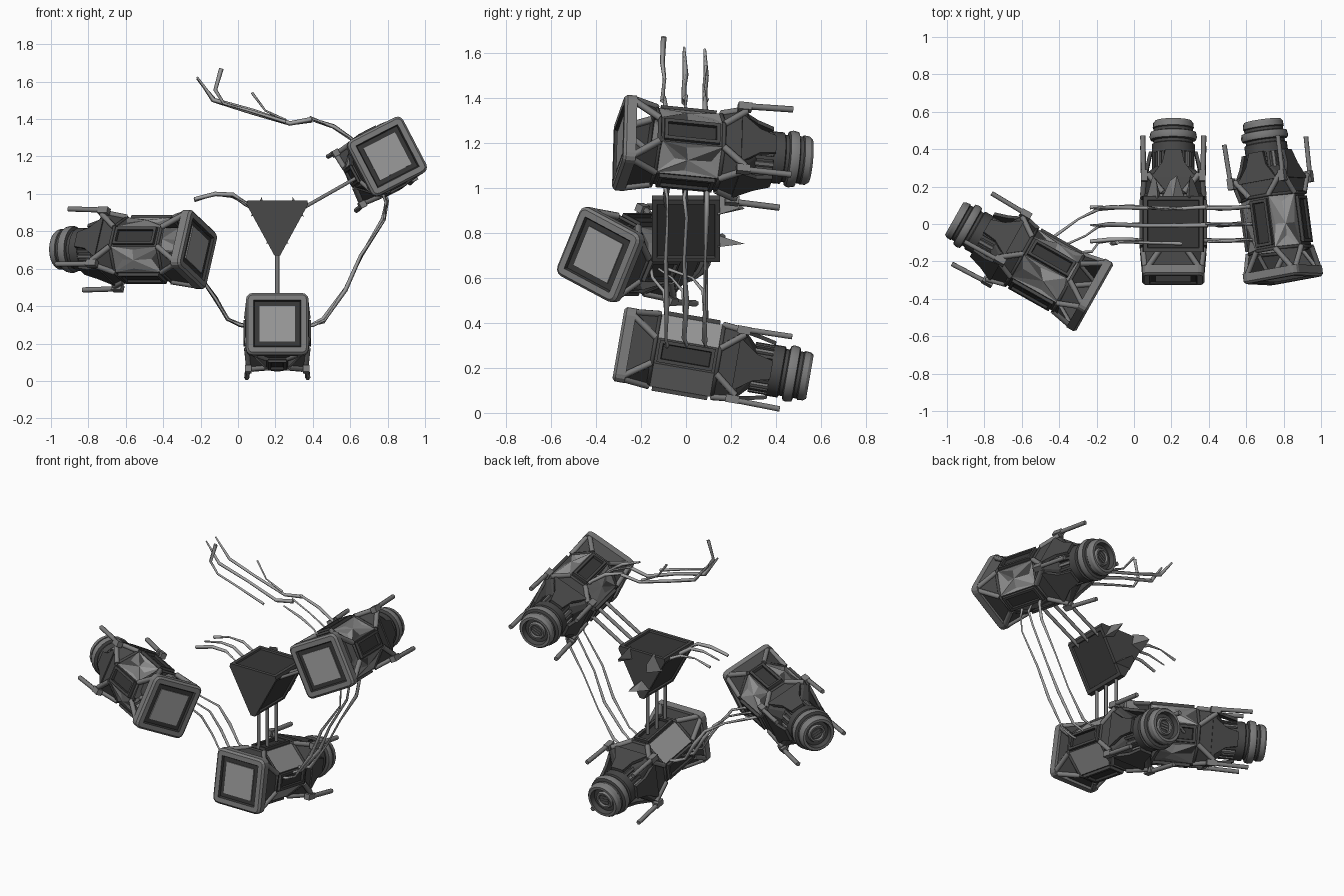
import bpy, bmesh, math, random
from mathutils import Matrix, Vector

if "Cube" in bpy.data.objects:
    bpy.data.objects.remove(bpy.data.objects["Cube"])
random.seed(4)


def mat(name, v):
    m = bpy.data.materials.new(name)
    m.diffuse_color = (v, v, v, 1)
    m.use_nodes = True
    m.node_tree.nodes["Principled BSDF"].inputs["Base Color"].default_value = m.diffuse_color
    return m


HULL, FRAME, LIGHT, BLACK, CABLE = MATS = [
    mat("dark hull", .065), mat("frame grey", .2), mat("light panel", .32),
    mat("black recess", .038), mat("cable grey", .36)]


def finish(name, bm, M=Matrix()):
    bmesh.ops.recalc_face_normals(bm, faces=bm.faces)
    me = bpy.data.meshes.new(name)
    bm.to_mesh(me)
    bm.free()
    for m in MATS:
        me.materials.append(m)
    ob = bpy.data.objects.new(name, me)
    ob.matrix_world = M
    bpy.context.collection.objects.link(ob)
    return ob


def tubes(name, paths, r, m, M=Matrix(), closed=False, ragged=0, sides=1):
    cu = bpy.data.curves.new(name, 'CURVE')
    cu.dimensions = '3D'
    cu.bevel_depth, cu.bevel_resolution, cu.use_fill_caps = r, sides, True
    for p in paths:
        s = cu.splines.new('POLY')
        s.points.add(len(p) - 1)
        for q, c in zip(s.points, p):
            q.co = (*c, 1)
            q.radius = 1 + random.uniform(-ragged, ragged)
        s.use_cyclic_u = closed
    cu.materials.append(m)
    ob = bpy.data.objects.new(name, cu)
    ob.matrix_world = M
    bpy.context.collection.objects.link(ob)


def box(bm, size, M, m=0):
    vs = bmesh.ops.create_cube(bm, size=1, matrix=M @ Matrix.Diagonal((*size, 1)))['verts']
    faces = {f for v in vs for f in v.link_faces}
    for f in faces:
        f.material_index = m
    return faces


def ring(u, h, c):
    f = h - c
    return [Vector((x, u, z)) for x, z in
            ((h, -f), (h, f), (f, h), (-f, h), (-h, f), (-h, -f), (-f, -h), (f, -h))]


def roll_y(a):
    return Matrix.Rotation(a, 4, 'Y')


def pod(name, front, rear, roll, open_sides=()):
    front, rear = Vector(front), Vector(rear)
    y = (rear - front).normalized()
    x = y.cross(Vector((0, 0, 1))).normalized()
    z = x.cross(y)
    M = Matrix.Translation(front) @ Matrix((x, y, z)).transposed().to_4x4() @ roll_y(math.radians(roll))

    # hull: square front, octagonal middle, square rear
    rings = [ring(.04, .15, .01), ring(.16, .162, .105), ring(.45, .162, .105),
             ring(.55, .152, .015), ring(.61, .09, .035)]
    bm = bmesh.new()
    vs = [[bm.verts.new(p) for p in r] for r in rings]
    cracked = []
    for i in range(4):
        for k in range(8):
            if i == 0 and k in open_sides:
                continue
            n = (k + 1) % 8
            f = bm.faces.new((vs[i][k], vs[i][n], vs[i + 1][n], vs[i + 1][k]))
            if k % 2 and i < 3:
                f.material_index = 2 if i == 1 else 0
                if i == 1 and open_sides:
                    cracked.append(f)
    bm.faces.new(vs[4])
    bm.normal_update()
    for depth in (-.012, .006):      # cracked panels of the damaged pods
        if cracked:
            cracked = bmesh.ops.poke(bm, faces=cracked, offset=depth)['faces']
            for v in {v for f in cracked for v in f.verts if len(v.link_faces) in (3, 4)}:
                v.co.y += random.uniform(-.03, .03)
    for f in cracked:
        f.material_index = random.choice((1, 1, 2, 2, 0))
    finish(name + "_hull", bm, M)

    # edge bars and ring bars
    bars = [(a[k], b[k]) for a, b in ((rings[0], rings[1]), (rings[3], rings[2])) for k in range(8)]
    tubes(name + "_edge_bars", bars, .016, FRAME, M)
    tubes(name + "_ring_bars", rings[1:3], .009, HULL, M, closed=True)

    # front window frame
    bm = bmesh.new()
    box(bm, (.335, .055, .335), Matrix.Translation((0, .0275, 0)), 1)
    bmesh.ops.bevel(bm, geom=[e for e in bm.edges if abs(e.verts[0].co.y - e.verts[1].co.y) > .01],
                    offset=.035, segments=3, profile=.5, affect='EDGES')
    bm.normal_update()
    face = min(bm.faces, key=lambda f: f.calc_center_median().y)
    bmesh.ops.bevel(bm, geom=list(face.edges), offset=.012, segments=1, affect='EDGES')
    bm.normal_update()
    face = min(bm.faces, key=lambda f: f.calc_center_median().y)
    for f in bm.faces:
        f.material_index = 1
    bmesh.ops.inset_region(bm, faces=[face], thickness=.029)
    face.material_index = 3
    for f in bmesh.ops.inset_region(bm, faces=[face], thickness=.006, depth=-.014)['faces']:
        f.material_index = 3
    bm.normal_update()
    # the dark surround stays, the light pane is a thin plate on it
    box(bm, (.192, .008, .192), Matrix.Translation((0, .011, 0)), 2)
    finish(name + "_window", bm, M)

    # slotted side boxes and tapered rear plates on the four sides
    bm = bmesh.new()
    for k in range(4):
        R = roll_y(k * math.pi / 2)
        fs = box(bm, (.1, .25, .03), R @ Matrix.Translation((0, .305, .165)))
        bm.normal_update()
        up = R @ Vector((0, 0, 1))
        top = max(fs, key=lambda f: f.calc_center_median().dot(up))
        bmesh.ops.inset_region(bm, faces=[top], thickness=.022)
        for f in bmesh.ops.inset_region(bm, faces=[top], thickness=.004, depth=-.015)['faces']:
            f.material_index = 3
        top.material_index = 3
        plate = [[bm.verts.new(R @ Vector((sx * w, u, h + d))) for sx, w, u, h in
                  ((-1, .12, .53, .162), (1, .12, .53, .162), (1, .06, .615, .147),
                   (1, .042, .69, .13), (-1, .042, .69, .13), (-1, .06, .615, .147))]
                 for d in (0, -.018)]
        bm.faces.new(plate[0])
        bm.faces.new(plate[1])
        for j in range(6):
            n = (j + 1) % 6
            bm.faces.new((plate[0][j], plate[0][n], plate[1][n], plate[1][j]))
    finish(name + "_side_boxes_and_plates", bm, M)

    # corner nodes and trailing rods
    bm = bmesh.new()
    for sx in (-1, 1):
        for sz in (-1, 1):
            box(bm, (.035, .06, .035), Matrix.Translation((sx * .155, .54, sz * .155)), 1)
    finish(name + "_corner_nodes", bm, M)
    tubes(name + "_rods", [((a * .158, .52, b * .158), (a * .163, .755, b * .163))
                           for a in (-1, 1) for b in (-1, 1)], .014, FRAME, M)

    # nozzle turned from a profile, with ribs
    prof = [(.56, .07), (.59, .1), (.685, .1), (.685, .115), (.735, .115), (.74, .105), (.755, .105),
            (.76, .122), (.775, .127), (.80, .122), (.805, .105), (.82, .105), (.825, .11), (.85, .108),
            (.863, .098), (.863, .082), (.835, .075), (.835, .055), (.85, .05), (.85, .04),
            (.838, .036), (.838, .001)]
    bm = bmesh.new()
    N = 24
    cols = [[bm.verts.new((r * math.cos(t * math.tau / N), u, r * math.sin(t * math.tau / N)))
             for t in range(N)] for u, r in prof]
    for i in range(len(prof) - 1):
        for t in range(N):
            n = (t + 1) % N
            f = bm.faces.new((cols[i][t], cols[i][n], cols[i + 1][n], cols[i + 1][t]))
            f.material_index = 1 if i in (7, 8, 12, 13, 14, 17, 18, 19) else 0
            f.smooth = True
    for t in range(N):
        box(bm, (.016, .085, .02), roll_y(t * math.tau / N) @ Matrix.Translation((0, .643, .103)),
            1 if t % 2 else 0)
    for s in (-.016, 0, .016):
        box(bm, (.05, .008, .007), Matrix.Translation((0, .838, s)), 1)
    ob = finish(name + "_nozzle", bm, M)
    bpy.context.view_layer.objects.active = ob
    ob.select_set(True)
    bpy.ops.object.shade_smooth_by_angle(angle=math.radians(30))
    ob.select_set(False)


pod("lower_pod", (.21, -.30, .307), (.21, .56, .158), 0)
pod("right_pod", (.80, -.30, 1.202), (.685, .565, 1.118), -27, (0, 2))
pod("left_pod", (-.21, -.395, .703), (-.955, .025, .703), 25, (2, 4))

# triangular hub with inset faces
bm = bmesh.new()
tri = [(.05, .965), (.37, .965), (.375, .945), (.225, .67), (.195, .67), (.045, .945)]
a, b = [[bm.verts.new((x, y, z)) for x, z in tri] for y in (-.15, .15)]
bm.faces.new(a)
bm.faces.new(b)
sides = [bm.faces.new((a[i], a[(i + 1) % 6], b[(i + 1) % 6], b[i])) for i in range(6)]
bmesh.ops.recalc_face_normals(bm, faces=bm.faces)
for f in (sides[0], sides[2], sides[4]):
    bmesh.ops.inset_region(bm, faces=[f], thickness=.03)
    bmesh.ops.inset_region(bm, faces=[f], thickness=.004, depth=-.01)
    f.material_index = 3
finish("hub", bm)

# pointed fins behind the hub
bm = bmesh.new()
for k in range(3):
    R = Matrix.Translation((.21, 0, .866)) @ roll_y(k * math.tau / 3)
    v = [bm.verts.new(R @ Vector(p)) for p in
         ((-.06, .14, -.13), (.06, .14, -.13), (.02, .26, -.115), (-.02, .23, -.115), (0, .15, -.08))]
    for ix in ((0, 1, 2, 3), (0, 4, 1), (1, 4, 2), (2, 4, 3), (3, 4, 0)):
        bm.faces.new([v[i] for i in ix]).material_index = 1
finish("hub_fins", bm)

# straight struts and torn cables, one set per y row
ROWS = (-.088, -.003, .088)


def row_cables(name, pts, jitter=.007, rows=ROWS):
    paths = [[(x + random.uniform(-jitter, jitter), y + random.uniform(-jitter, jitter),
               z + random.uniform(-jitter, jitter)) for x, z in pts] for y in rows]
    tubes(name, paths, .009, CABLE, ragged=.45, sides=0)


tubes("struts", [p for y in ROWS for p in (((.21, y, .69), (.21, y, .42)),
                                           ((.34, y, .92), (.64, y, 1.09)))], .011, FRAME)
row_cables("lower_right_cables", [(.36, .29), (.40, .30), (.46, .325), (.57, .49), (.66, .67),
                                  (.775, .86), (.79, .96), (.77, 1.03)])
row_cables("hub_torn_cables", [(.07, .92), (.04, .95), (-.03, .99), (-.12, .995), (-.235, .97)])
row_cables("upper_torn_cables", [(.66, 1.25), (.60, 1.30), (.51, 1.36), (.39, 1.405)])
row_cables("upper_drifting_cables", [(.40, 1.40), (.27, 1.38), (.07, 1.44), (-.13, 1.50), (-.225, 1.62)],
           rows=ROWS[1:])
row_cables("upper_bent_cable", [(.26, 1.385), (.05, 1.45), (-.08, 1.48), (-.115, 1.56), (-.085, 1.675)],
           rows=(-.1,))
row_cables("upper_short_cable", [(.26, 1.385), (.15, 1.45), (.07, 1.535)], rows=(.085,))

# cables from the lower pod bend back towards the left pod
tubes("lower_left_cables", [[(.06, y, .29), (.01, y, .30), (-.055, y, .33), (-.12, y, .44),
                             (-.19, y - .01, .54), (-.26 - y * .4, y - .06, .60),
                             (-.39 - y * .7, -.12 + y * .4, .64)] for y in ROWS],
      .009, CABLE, ragged=.45, sides=0)
